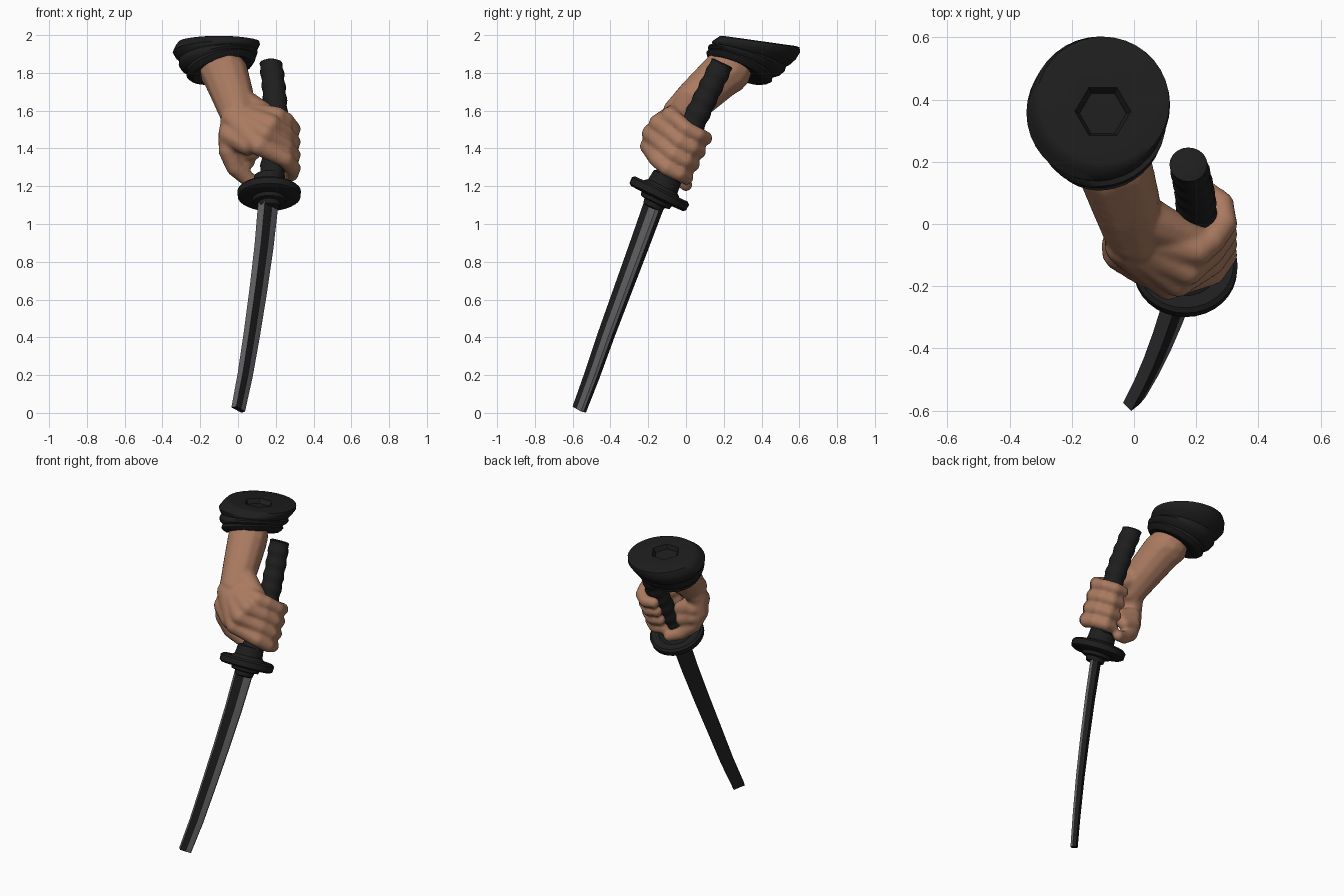
import bpy, bmesh, math
from mathutils import Vector as V

if "Cube" in bpy.data.objects:
    bpy.data.objects.remove(bpy.data.objects["Cube"])


def material(name, rgb):
    m = bpy.data.materials.new(name)
    m.diffuse_color = (*rgb, 1)
    m.use_nodes = True
    m.node_tree.nodes["Principled BSDF"].inputs["Base Color"].default_value = m.diffuse_color
    return m


skin = material("warm skin", (0.40, 0.195, 0.117))
black = material("matte black", (0.013, 0.013, 0.013))
steel = material("grey steel", (0.125, 0.125, 0.135))


def finish(name, bm, mats):
    bmesh.ops.recalc_face_normals(bm, faces=bm.faces)
    me = bpy.data.meshes.new(name)
    bm.to_mesh(me)
    bm.free()
    for m in mats:
        me.materials.append(m)
    ob = bpy.data.objects.new(name, me)
    bpy.context.collection.objects.link(ob)
    return ob


def smooth(ob, angle):
    bpy.ops.object.select_all(action='DESELECT')
    ob.select_set(True)
    bpy.context.view_layer.objects.active = ob
    bpy.ops.object.shade_smooth_by_angle(angle=math.radians(angle))


def loft(name, rings, mats, columns=None):
    """Skin a list of equal-length point rings, capping both ends."""
    bm = bmesh.new()
    vs = [[bm.verts.new(p) for p in r] for r in rings]
    n = len(vs[0])
    for a, b in zip(vs, vs[1:]):
        for i in range(n):
            j = (i + 1) % n
            f = bm.faces.new((a[i], a[j], b[j], b[i]))
            f.material_index = columns[i] if columns else 0
    bm.faces.new(vs[0])
    bm.faces.new(vs[-1])
    return finish(name, bm, mats)


def ring(c, normal, r, n=28, hexagon=False):
    nz = V(normal).normalized()
    u = (V((1, 0, 0)) - nz * nz.x).normalized()
    w = nz.cross(u)
    pts = []
    for i in range(n):
        a = 2 * math.pi * i / n
        q = r
        if hexagon:
            q = r * math.cos(math.pi / 6) / math.cos(a % (math.pi / 3) - math.pi / 6)
        pts.append(V(c) + u * q * math.cos(a) + w * q * math.sin(a))
    return pts


# Sword frame: d runs up the handle, e points to the back of it
P0 = V((0.165, -0.142, 1.16))
d = V((0.0, 0.435, 0.9)).normalized()
e = V((0.0, 0.9, -0.435)).normalized()


def grip(x, f, s):
    return V((x, P0.y, P0.z)) + e * f + d * s


# Handle with wrapped ridges
rings = []
L, N = 0.765, 56
for k in range(N + 1):
    u = k / N
    c = P0 + d * (u * L) + V((0.01 * u + 0.03 * math.sin(math.pi * u), 0, 0))
    r = 0.068 - 0.007 * u + 0.003 * math.sin(u * 2 * math.pi * 10)
    rings.append(ring(c, d, r, 20))
rings.append(ring(c + d * 0.006, d, 0.05, 20))
smooth(loft("handle", rings, [black]), 50)

# Guard, with the collars above and below it
profile = [(-.085, .045), (-.08, .055), (-.055, .06), (-.05, .084), (-.03, .09),
           (-.028, .152), (-.018, .166), (.016, .168), (.028, .155), (.024, .11),
           (.045, .086), (.10, .08), (.11, .06)]
smooth(loft("guard", [ring(P0 + d * s, d, r, 32) for s, r in profile], [black]), 40)

# Curved blade: black and grey facets
path = [(.162, -.17, 1.10), (.140, -.25, .88), (.110, -.335, .65),
        (.076, -.42, .42), (.040, -.497, .20), (.003, -.565, .018)]
section = [(-.05, -.025), (-.05, .025), (0, .029), (.045, .023), (.053, .007), (.05, -.025)]
rings = []
for k, p in enumerate(path):
    b = (V(path[max(k - 1, 0)]) - V(path[min(k + 1, len(path) - 1)])).normalized()
    w = V((.707, .707, 0))
    w = (w - b * w.dot(b)).normalized()
    t = w.cross(b)
    sc = 1.05 - 0.32 * k / (len(path) - 1)
    rings.append([V(p) + w * (x * sc) + t * (y * sc) for x, y in section])
smooth(loft("blade", rings, [black, steel], [1, 0, 1, 1, 0, 0]), 20)

# Sleeve cuff with folds and a recessed hexagonal socket on top
top_n = (0, .14, 1)
folds = [((-.10, .355, 1.945), top_n, .075), ((-.10, .362, 1.972), top_n, .09),
         ((-.10, .39, 1.969), top_n, .195), ((-.10, .39, 1.965), top_n, .214),
         ((-.108, .382, 1.945), (-.02, .17, 1), .224), ((-.12, .36, 1.92), (-.05, .22, 1), .226),
         ((-.115, .345, 1.903), (-.1, .28, 1), .215), ((-.11, .335, 1.892), (-.12, .3, 1), .203),
         ((-.105, .322, 1.878), (-.18, .34, 1), .212), ((-.10, .307, 1.863), (-.22, .38, 1), .205),
         ((-.095, .29, 1.85), (-.25, .42, 1), .182), ((-.09, .282, 1.835), (-.3, .45, 1), .190),
         ((-.088, .276, 1.822), (-.3, .45, 1), .178), ((-.085, .27, 1.812), (-.3, .45, 1), .16),
         ((-.085, .275, 1.825), (-.3, .45, 1), .10)]
rings = [ring(c, n, r, 36, k < 2) for k, (c, n, r) in enumerate(folds)]
smooth(loft("sleeve_cuff", rings, [black]), 45)

# Hand and forearm: chains of spheres fused into one skin
bm = bmesh.new()


def chain(points):
    """points: list of (position, radius), filled with closely spaced spheres"""
    for (a, ra), (b, rb) in zip(points, points[1:]):
        a, b = V(a), V(b)
        n = max(2, int((b - a).length / 0.02))
        for k in range(n + 1):
            u = k / n
            r = ra + (rb - ra) * u
            made = bmesh.ops.create_icosphere(bm, subdivisions=2, radius=r)
            bmesh.ops.translate(bm, verts=made["verts"], vec=a.lerp(b, u))


# Forearm
wrist = V((.0, -.03, 1.585))
chain([((-.08, .225, 1.81), .125), ((-.065, .19, 1.79), .125),
       ((-.025, .065, 1.675), .113), (wrist, .098)])
# Four fingers, index lowest, each running from wrist over knuckle and round the handle
knuckle_f = [-.155, -.175, -.165, -.125]
for i in range(4):
    u = i / 3
    s = .14 + .077 * i
    k = grip(.11 + .095 * u, knuckle_f[i], .205 + .19 * u)
    chain([(wrist + V((-.02 + .04 * u, -.035 + .03 * u, -.03 + .02 * u)), .078), (k, .054)])
    chain([(k, .052), (grip(.25, -.09, s + .02), .046), (grip(.29, -.02, s), .044),
           (grip(.282, .05, s), .041), (grip(.23, .092, s), .040), (grip(.17, .088, s), .036)])
# Flare from wrist to the little-finger knuckle
chain([((-.01, .03, 1.65), .09), (grip(.2, -.09, .395), .05)])
# Palm, thumb and the web between them
chain([(wrist, .085), ((-.045, -.07, 1.48), .062), ((-.05, -.075, 1.39), .056),
       ((-.015, -.055, 1.30), .05), ((.055, -.025, 1.235), .042), ((.125, .0, 1.208), .036)])
chain([((-.04, -.09, 1.47), .065), ((.05, -.15, 1.42), .06)])
chain([((-.02, -.05, 1.42), .06), ((.07, -.06, 1.385), .055)])
chain([((-.02, -.04, 1.36), .05), ((.05, -.03, 1.33), .042)])
hand = finish("hand_and_forearm", bm, [skin])
rm = hand.modifiers.new("fuse", 'REMESH')
rm.mode = 'VOXEL'
rm.voxel_size = 0.011
rm.use_smooth_shade = True
sm = hand.modifiers.new("soften", 'SMOOTH')
sm.factor = 0.5
sm.iterations = 4
